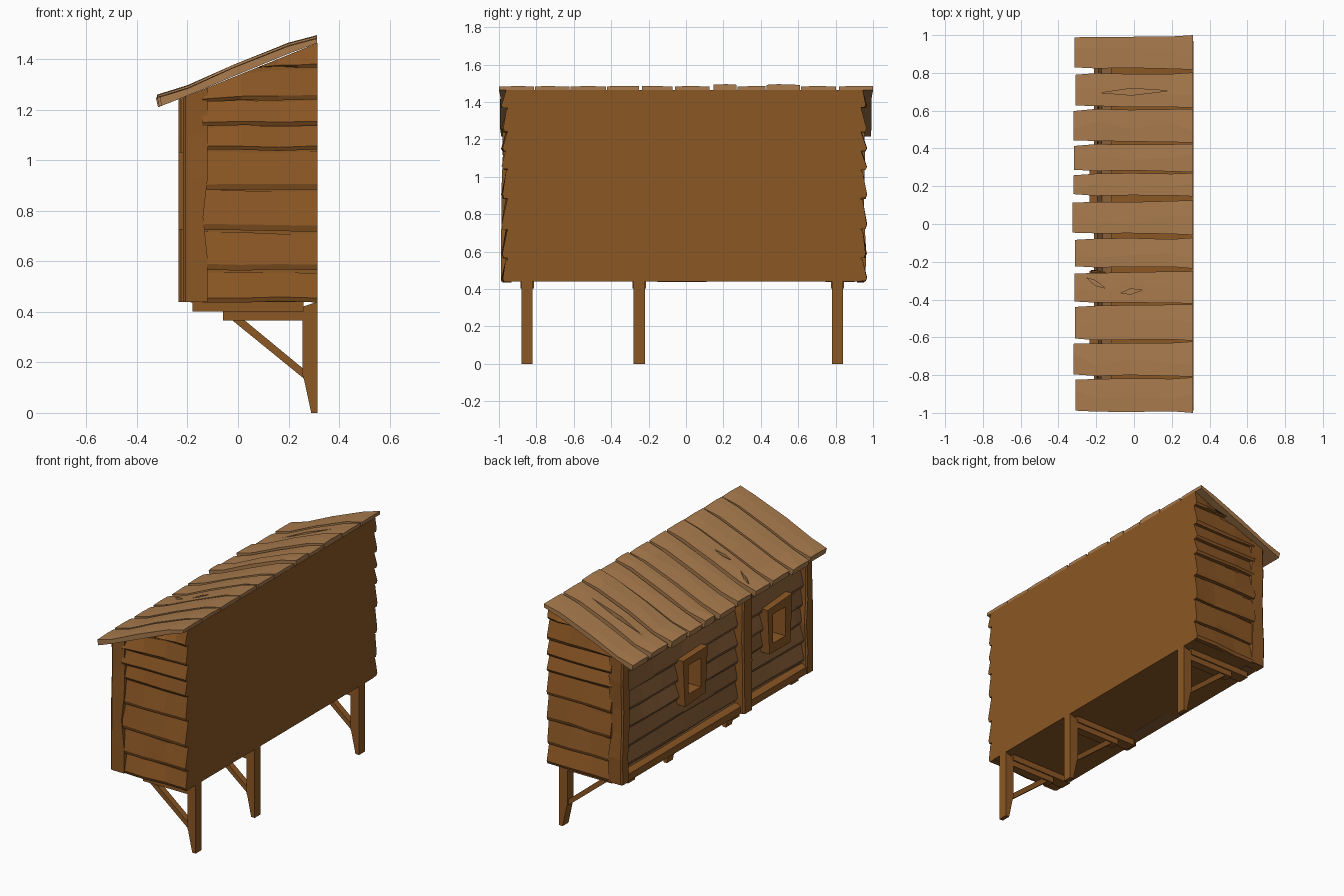
import bpy, bmesh, random
from mathutils import Vector

if "Cube" in bpy.data.objects:
    bpy.data.objects.remove(bpy.data.objects["Cube"])

random.seed(4)


def material(name, rgb):
    m = bpy.data.materials.new(name)
    m.diffuse_color = (*rgb, 1)
    m.use_nodes = True
    m.node_tree.nodes["Principled BSDF"].inputs["Base Color"].default_value = m.diffuse_color
    return m


WOOD = material("brown_wood", (0.26, 0.095, 0.018))
PALE = material("pale_wood", (0.40, 0.20, 0.075))
GREY = material("weathered_wood", (0.25, 0.115, 0.04))


def jit(a):
    return random.uniform(-a, a)


def under(x):
    """Height of the roof underside at x."""
    return 1.337 + 0.406 * x


def loft(bm, sections, closed=False):
    """Skin equal-sized cross-sections; cap the ends unless the path is closed."""
    rings = [[bm.verts.new(p) for p in s] for s in sections]
    n = len(rings[0])
    for i in range(len(rings) if closed else len(rings) - 1):
        a, b = rings[i], rings[(i + 1) % len(rings)]
        for k in range(n):
            bm.faces.new((a[k], a[(k + 1) % n], b[(k + 1) % n], b[k]))
    if not closed:
        bm.faces.new(rings[0])
        bm.faces.new(rings[-1])


def finish(bm, name, mat):
    bmesh.ops.recalc_face_normals(bm, faces=bm.faces)
    me = bpy.data.meshes.new(name)
    bm.to_mesh(me)
    bm.free()
    me.materials.append(mat)
    ob = bpy.data.objects.new(name, me)
    bpy.context.collection.objects.link(ob)
    return ob


def extrude_profile(bm, profile, y0, y1):
    """Extrude an x-z outline along y."""
    loft(bm, [[(x, y, z) for x, z in profile] for y in (y0, y1)])


def board(bm, u0, u1, z0, z1, d_in, d_out, place, top=lambda u: 9, n=4):
    """Wavy siding board, thicker at its lower edge, clipped by top(u)."""
    secs = []
    for i in range(n):
        u = u0 + (u1 - u0) * i / (n - 1)
        lo, hi = z0 + jit(0.004), z1 - 0.006 + jit(0.006)
        hi = min(hi, top(u))
        lo = min(lo, hi - 0.001)
        b, t = d_out + jit(0.006), d_out - 0.022 + jit(0.005)
        mid = (lo + hi) / 2
        secs.append([place(u, d_in, lo), place(u, b - 0.008, lo), place(u, b, lo * 0.7 + mid * 0.3),
                     place(u, t, hi), place(u, d_in, hi)])
    loft(bm, secs)


# Solid core with the flat rear wall
bm = bmesh.new()
extrude_profile(bm, [(-0.12, 0.44), (0.315, 0.44), (0.315, under(0.315)), (-0.12, under(-0.12))], -0.955, 0.935)
finish(bm, "cabin_core", WOOD)

# Horizontal siding on both end walls
rows = [0.44, 0.565, 0.72, 0.885, 1.04, 1.14, 1.24, 1.37, 1.47]
for name, s, d in (("end_siding_left", -1, 0.983), ("end_siding_right", 1, 0.963)):
    bm = bmesh.new()
    for z0, z1 in zip(rows, rows[1:]):
        start = max(-0.14, (z0 - 1.337) / 0.406)
        if start < 0.3:
            board(bm, start, 0.315, z0, z1, d - 0.05, d, lambda u, v, z: (u, s * v, z), under)
    finish(bm, name, WOOD)

# Facade siding, split around the two window openings
windows = (0.24, -0.62)
rows = [0.44, 0.52, 0.64, 0.76, 0.87, 0.99, 1.12, 1.262]
bm = bmesh.new()
for z0, z1 in zip(rows, rows[1:]):
    cuts = [-0.92]
    if 0.75 < z0 < 0.98:
        for w in sorted(windows):
            cuts += [w - 0.075, w + 0.075]
    cuts.append(0.90)
    for a, b in zip(cuts[::2], cuts[1::2]):
        board(bm, a, b, z0, z1, 0.12, 0.192, lambda u, v, z: (-v, u, z), n=4 if len(cuts) > 2 else 7)
finish(bm, "facade_siding", GREY)

# Sill beam along the foot of the facade
bm = bmesh.new()
extrude_profile(bm, [(-0.12, 0.44), (-0.212, 0.44), (-0.212, 0.485), (-0.19, 0.50), (-0.12, 0.50)], -0.92, 0.90)
finish(bm, "facade_sill", WOOD)

# Crooked corner and middle posts
for name, x0, x1, y0, y1 in (("corner_post_left", -0.217, -0.12, -0.99, -0.905),
                             ("corner_post_right", -0.217, -0.12, 0.875, 0.966),
                             ("middle_post", -0.236, -0.15, -0.345, -0.24)):
    bm = bmesh.new()
    secs = []
    for k, t in enumerate((0, 0.2, 0.4, 0.58, 0.8, 1)):
        xb = x1 - (0.018 if k == 2 else 0)
        a, b = y0 + random.uniform(0, 0.016), y1 - random.uniform(0, 0.016)
        pts = [(x0, a + 0.008), (x0, b - 0.008), (x0 + 0.01, b), (xb, b), (xb, a), (x0 + 0.01, a)]
        secs.append([(x, y, 0.44 + t * (under(x) - 0.44)) for x, y in pts])
    loft(bm, secs)
    finish(bm, name, WOOD)

# Lopsided window frames
for i, w in enumerate(windows):
    bm = bmesh.new()
    secs = []
    for sy, z in ((-1, 0.73), (1, 0.72), (1, 1.01), (-1, 1.03)):
        o = Vector((0, w + sy * (0.105 if z < 0.9 else 0.125), z + jit(0.008)))
        n = Vector((0, w + sy * 0.062, 0.782 if z < 0.9 else 0.968))
        secs.append([o + Vector((-0.235, 0, 0)), n + Vector((-0.23, 0, 0)),
                     n + Vector((-0.12, 0, 0)), o + Vector((-0.165, 0, 0))])
    loft(bm, secs, closed=True)
    finish(bm, f"window_frame_{i + 1}", WOOD)

# Roof planks: y start, y end, lift
planks = [(-1.0, -0.812, 0), (-0.808, -0.622, 0), (-0.618, -0.427, 0), (-0.422, -0.25, 0),
          (-0.236, -0.072, 0), (-0.058, 0.126, 0), (0.146, 0.27, 0.01), (0.275, 0.425, 0),
          (0.43, 0.61, 0.01), (0.615, 0.802, 0), (0.817, 1.0, 0)]
bm = bmesh.new()
for y0, y1, lift in planks:
    end = -0.31 + jit(0.008)
    secs = []
    for k, x in enumerate((end, -0.2, -0.02, 0.2, 0.312)):
        a = y0 + (random.uniform(0, 0.01) if k else 0.012)
        b = y1 - (random.uniform(0, 0.01) if k else 0.012)
        lo = under(x) + (0.002, 0, 0.003, 0.004, 0)[k]
        hi = lo + (0.036, 0.03, 0.034, 0.032, 0.02)[k] + lift
        dx = -0.008 if k == 0 else 0
        if k == 4:
            a, b = y0, y1
        secs.append([(x, a, lo), (x + dx, a, hi + jit(0.002)), (x + dx, (a + b) / 2 + jit(0.03), hi + 0.002),
                     (x + dx, b, hi + jit(0.002)), (x, b, lo)])
    loft(bm, secs)
roof = finish(bm, "roof_planks", PALE)

# Splits cut into the roof planks: x start, x end, y start, y end, half width
bm = bmesh.new()
for xa, xb, ya, yb, h in ((-0.17, 0.18, 0.695, 0.705, 0.018), (-0.25, -0.15, -0.285, -0.34, 0.013),
                          (-0.07, 0.045, -0.365, -0.35, 0.014), (-0.26, -0.06, -0.622, -0.617, 0.006),
                          (0.08, 0.28, -0.618, -0.615, 0.006)):
    xm, ym = xa * 0.55 + xb * 0.45, (ya + yb) / 2
    outline = [(xa, ya), (xm, ym - h), (xb, yb), (xm, ym + h)]
    loft(bm, [[(x, y, under(x) + dz) for x, y in outline] for dz in (0.012, 0.09)])
cutter = finish(bm, "split_cutter", PALE)
cutter.hide_render = True
mod = roof.modifiers.new("splits", 'BOOLEAN')
mod.operation = 'DIFFERENCE'
mod.solver = 'EXACT'
mod.object = cutter
bpy.context.view_layer.objects.active = roof
bpy.ops.object.modifier_apply(modifier=mod.name)
bpy.data.objects.remove(cutter)

# Three supports: tapered leg, stepped beams and diagonal brace
for i, y in enumerate((-0.85, -0.25, 0.81)):
    for part, half, prof in (
            ("leg", 0.03, [(0.29, 0), (0.315, 0), (0.315, 0.44), (0.255, 0.42), (0.255, 0.15), (0.262, 0.13)]),
            ("upper_beam", 0.036, [(-0.18, 0.402), (0.26, 0.402), (0.26, 0.44), (-0.18, 0.44)]),
            ("lower_beam", 0.028, [(-0.06, 0.366), (0.26, 0.366), (0.26, 0.402), (-0.06, 0.402)]),
            ("brace", 0.02, [(-0.022, 0.366), (0.262, 0.135), (0.262, 0.172), (0.022, 0.37)])):
        bm = bmesh.new()
        extrude_profile(bm, prof, y - half, y + half)
        finish(bm, f"support_{part}_{i + 1}", WOOD)
